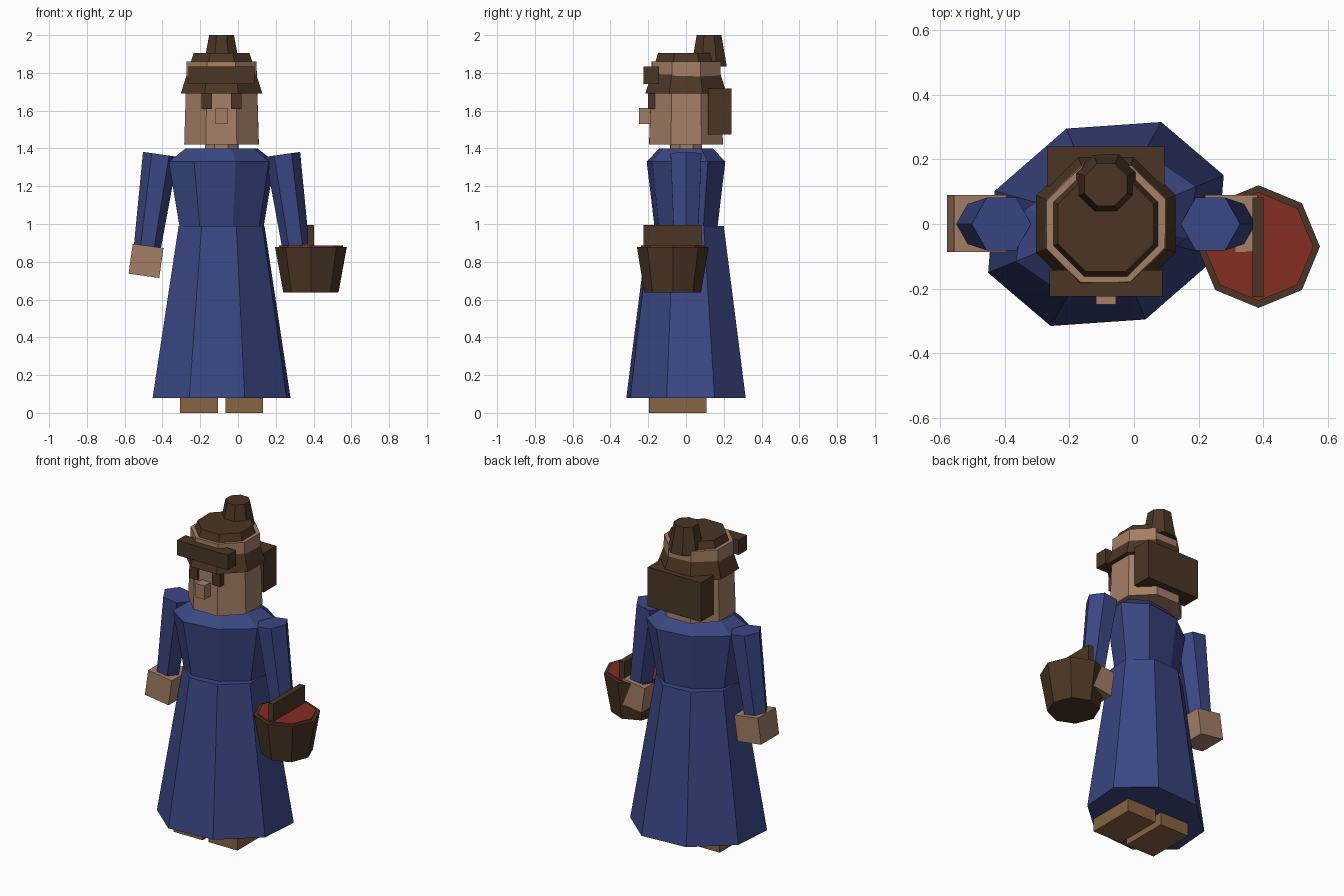
import bpy, bmesh
from math import cos, sin, pi, radians
from mathutils import Matrix, Vector

cube = bpy.data.objects.get("Cube")
if cube:
    bpy.data.objects.remove(cube, do_unlink=True)

BODY_X = -0.087  # the figure stands left of centre, balanced by the basket


def material(name, color):
    m = bpy.data.materials.new(name)
    m.use_nodes = True
    m.diffuse_color = (*color, 1)
    m.node_tree.nodes["Principled BSDF"].inputs["Base Color"].default_value = (*color, 1)
    return m


blue = material("blue cloth", (0.043, 0.063, 0.23))
skin = material("skin", (0.37, 0.21, 0.135))
hair = material("dark brown", (0.07, 0.037, 0.018))
red = material("red filling", (0.23, 0.026, 0.017))
leather = material("shoe leather", (0.25, 0.125, 0.055))


def finish(name, bm, mat, matrix):
    bmesh.ops.recalc_face_normals(bm, faces=bm.faces)
    mesh = bpy.data.meshes.new(name)
    bm.to_mesh(mesh)
    bm.free()
    mesh.materials.append(mat)
    obj = bpy.data.objects.new(name, mesh)
    obj.matrix_world = matrix
    bpy.context.collection.objects.link(obj)
    return obj


def loft(name, mat, rings, place=(BODY_X, 0, 0), sides=8, turn=22.5, tilt=0):
    """Closed stack of elliptical rings (z, rx, ry), turned about z, then tilted about y."""
    bm = bmesh.new()
    loops = [[bm.verts.new((rx * cos(2 * pi * i / sides), ry * sin(2 * pi * i / sides), z))
              for i in range(sides)] for z, rx, ry in rings]
    for a, b in zip(loops, loops[1:]):
        for i in range(sides):
            j = (i + 1) % sides
            bm.faces.new((a[i], a[j], b[j], b[i]))
    bm.faces.new(loops[0])
    bm.faces.new(loops[-1])
    matrix = (Matrix.Translation(place) @ Matrix.Rotation(radians(tilt), 4, 'Y')
              @ Matrix.Rotation(radians(turn), 4, 'Z'))
    return finish(name, bm, mat, matrix)


def box(name, mat, low, high, tilt=0):
    low, high = Vector(low), Vector(high)
    bm = bmesh.new()
    bmesh.ops.create_cube(bm, size=1)
    bmesh.ops.scale(bm, vec=high - low, verts=bm.verts)
    matrix = Matrix.Translation((low + high) / 2) @ Matrix.Rotation(radians(tilt), 4, 'Y')
    return finish(name, bm, mat, matrix)


# Dress
loft("skirt", blue, [(0.08, 0.395, 0.32), (0.99, 0.246, 0.204)])
loft("bodice", blue, [(0.98, 0.24, 0.155), (1.33, 0.303, 0.193), (1.4, 0.206, 0.132)])

# Head
loft("neck", skin, [(1.36, 0.096, 0.09), (1.45, 0.096, 0.09)])
loft("head", skin, [(1.42, 0.214, 0.211), (1.86, 0.2, 0.195)])
box("nose", skin, (BODY_X - 0.031, -0.25, 1.53), (BODY_X + 0.031, -0.17, 1.615))

# Hair
loft("hair_cap", hair, [(1.69, 0.234, 0.233), (1.905, 0.16, 0.16)])
loft("topknot", hair, [(1.835, 0.104, 0.1), (2.0, 0.071, 0.071)], (BODY_X, 0.122, 0))
box("fringe", hair, (-0.262, -0.225, 1.742), (0.088, -0.143, 1.835))
box("back_hair", hair, (-0.27, 0.117, 1.475), (0.095, 0.24, 1.718))

# Paired parts, mirrored about the body's centre line
for side, s in (("right", -1), ("left", 1)):
    eye = BODY_X + s * 0.078
    box(side + "_eye", hair, (eye - 0.028, -0.202, 1.61), (eye + 0.028, -0.165, 1.69))
    shoe = BODY_X + s * 0.12
    box(side + "_shoe", leather, (shoe - 0.1, -0.195, 0), (shoe + 0.1, 0.108, 0.095))
    loft(side + "_arm", blue, [(-0.245, 0.072, 0.072), (0.245, 0.093, 0.094)],
         (BODY_X + s * 0.358, 0, 1.126), sides=6, turn=0, tilt=-s * 8)
    hand = BODY_X + s * 0.4
    box(side + "_hand", skin, (hand - 0.082, -0.087, 0.725), (hand + 0.082, 0.09, 0.885),
        tilt=-s * 8)

# Basket
spot = (0.386, -0.07, 0)
loft("basket", hair, [(0.637, 0.146, 0.15), (0.878, 0.19, 0.19)], spot, turn=0)
loft("basket_filling", red, [(0.87, 0.17, 0.168), (0.886, 0.17, 0.168)], spot, turn=0)
box("basket_handle", hair, (0.367, -0.226, 0.87), (0.402, 0.082, 0.994))
